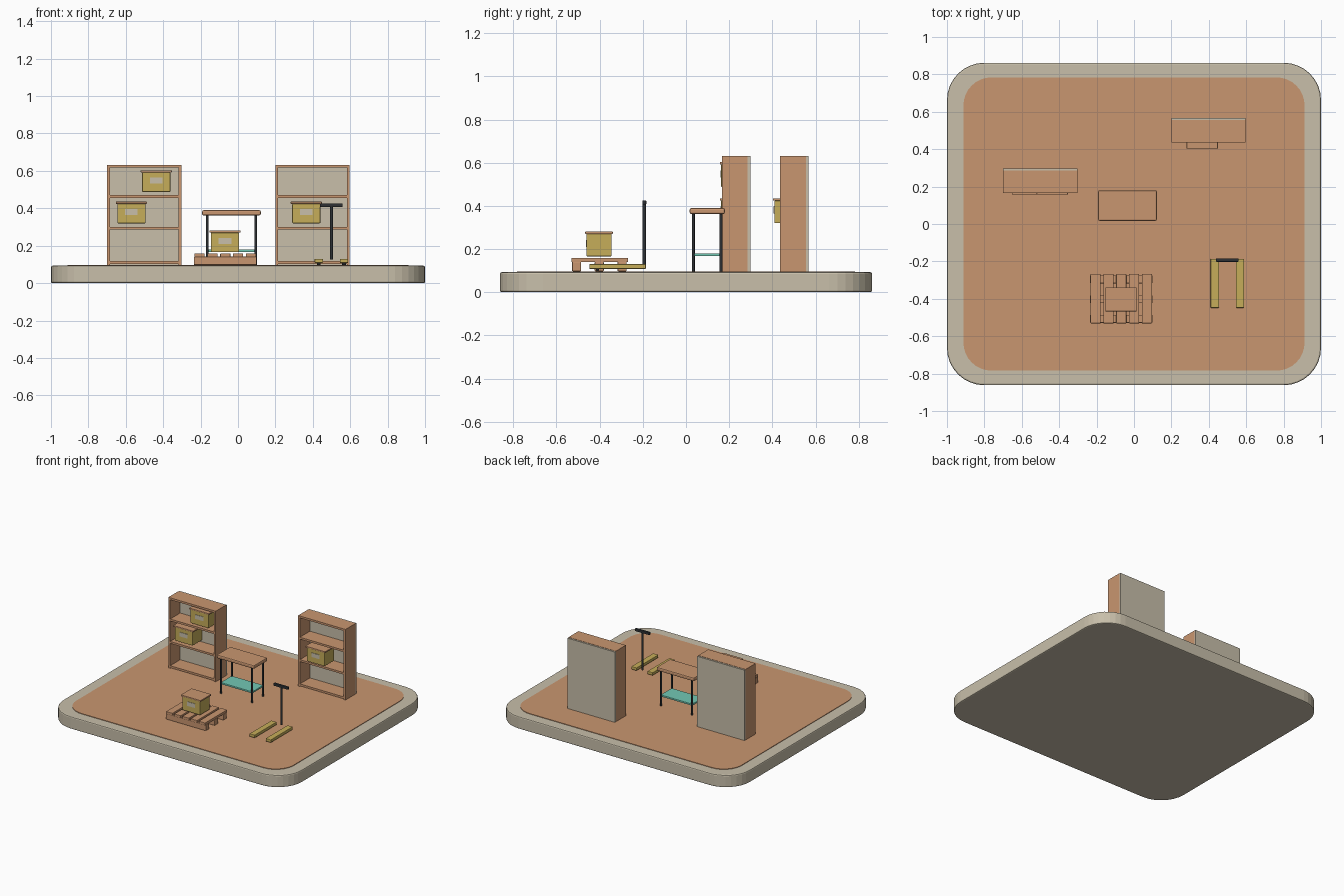
import bpy, bmesh, math
from mathutils import Vector

if "Cube" in bpy.data.objects:
    bpy.data.objects.remove(bpy.data.objects["Cube"])


def mat(name, r, g, b):
    m = bpy.data.materials.new(name)
    m.diffuse_color = (r, g, b, 1)
    m.use_nodes = True
    m.node_tree.nodes["Principled BSDF"].inputs["Base Color"].default_value = m.diffuse_color
    return m


WOOD = mat("warm_wood", 0.584, 0.305, 0.162)
BEIGE = mat("beige", 0.578, 0.521, 0.402)
YELLOW = mat("mustard_yellow", 0.565, 0.423, 0.102)
TEAL = mat("teal", 0.171, 0.578, 0.456)
BLACK = mat("dark_metal", 0.026, 0.03, 0.034)
FLOOR = 0.097


def finish(name, bm, material, bevel=0, segments=2):
    me = bpy.data.meshes.new(name)
    bm.to_mesh(me)
    bm.free()
    me.materials.append(material)
    ob = bpy.data.objects.new(name, me)
    bpy.context.collection.objects.link(ob)
    if bevel:
        mod = ob.modifiers.new("Bevel", 'BEVEL')
        mod.width = bevel
        mod.segments = segments
        mod.limit_method = 'ANGLE'
        mod.angle_limit = math.radians(40)
    return ob


def box(name, x, y, z, material, bevel=0.0):
    """Block from (min, max) ranges."""
    bm = bmesh.new()
    bmesh.ops.create_cube(bm, size=1)
    for v in bm.verts:
        for i, (a, b) in enumerate((x, y, z)):
            v.co[i] = (a + b) / 2 + v.co[i] * (b - a)
    return finish(name, bm, material, bevel)


def rod(name, a, b, r, material, n=12):
    a, b = Vector(a), Vector(b)
    bm = bmesh.new()
    bmesh.ops.create_cone(bm, cap_ends=True, segments=n, radius1=r, radius2=r,
                          depth=(b - a).length)
    rot = (b - a).to_track_quat('Z', 'Y')
    for v in bm.verts:
        v.co = rot @ v.co + (a + b) / 2
    for f in bm.faces:
        f.smooth = len(f.verts) == 4
    return finish(name, bm, material)


def rounded_slab(name, hx, hy, r, z0, z1, material, bevel=0.0, n=8):
    pts = []
    for k, (sx, sy) in enumerate(((1, 1), (-1, 1), (-1, -1), (1, -1))):
        for i in range(n + 1):
            t = math.pi / 2 * (k + i / n)
            pts.append((sx * (hx - r) + r * math.cos(t),
                        sy * (hy - r) + r * math.sin(t), z0))
    bm = bmesh.new()
    face = bm.faces.new([bm.verts.new(p) for p in pts])
    new = bmesh.ops.extrude_face_region(bm, geom=[face])["geom"]
    for v in new:
        if isinstance(v, bmesh.types.BMVert):
            v.co.z = z1
    bmesh.ops.recalc_face_normals(bm, faces=bm.faces[:])
    return finish(name, bm, material, bevel)


def bookcase(name, x0, x1, y0, y1):
    top, t = 0.632, 0.015
    for side, a in (("left", x0), ("right", x1 - t)):
        box(f"{name}_{side}_side", (a, a + t), (y0, y1 - 0.012), (FLOOR, top), WOOD)
    for i, z in enumerate((0.102, 0.286, 0.456, top - t)):
        box(f"{name}_board_{i + 1}", (x0 + t, x1 - t), (y0, y1 - 0.012), (z, z + t), WOOD)
    box(f"{name}_back_panel", (x0, x1), (y1 - 0.012, y1), (FLOOR, top - 0.002), BEIGE)


def crate(name, cx, y0, z0):
    """Storage box with an overhanging lid and a front label."""
    w, d, h = 0.075, 0.116, 0.104
    box(f"{name}_body", (cx - w, cx + w), (y0, y0 + d), (z0, z0 + h), YELLOW, 0.003)
    box(f"{name}_lid", (cx - w - 0.008, cx + w + 0.008), (y0 - 0.006, y0 + d + 0.006),
        (z0 + h, z0 + h + 0.011), WOOD, 0.002)
    box(f"{name}_label", (cx - 0.034, cx + 0.034), (y0 - 0.003, y0 + 0.002),
        (z0 + 0.044, z0 + 0.076), BEIGE)


# Ground slab and floor inlay
rounded_slab("base_slab", 1.0, 0.862, 0.2, 0, 0.093, BEIGE, 0.008)
rounded_slab("floor_inlay", 0.912, 0.784, 0.15, 0.08, FLOOR, WOOD)

# Shelving units with boxes
bookcase("left_shelf", -0.70, -0.303, 0.166, 0.298)
bookcase("right_shelf", 0.20, 0.597, 0.435, 0.567)
crate("upper_box", -0.437, 0.163, 0.488)
crate("middle_box", -0.570, 0.163, 0.320)
crate("right_box", 0.365, 0.409, 0.320)

# Pallet with slats on three bearers, and its box
for i in range(5):
    x = -0.232 + i * 0.0685
    box(f"pallet_slat_{i + 1}", (x, x + 0.054), (-0.531, -0.268), (0.139, 0.158), WOOD, 0.002)
for i, y in enumerate((-0.507, -0.402, -0.296)):
    box(f"pallet_bearer_{i + 1}", (-0.236, 0.1), (y - 0.021, y + 0.021), (FLOOR, 0.141), WOOD, 0.004)
crate("pallet_box", -0.07, -0.461, 0.166)

# Work table
box("table_top", (-0.192, 0.122), (0.017, 0.180), (0.362, 0.390), WOOD, 0.008)
box("table_lower_shelf", (-0.168, 0.098), (0.032, 0.164), (0.167, 0.180), TEAL, 0.002)
for x in (-0.165, 0.095):
    for y in (0.034, 0.162):
        rod("table_leg", (x, y, FLOOR), (x, y, 0.366), 0.007, BLACK)

# Pallet jack: two forks, rollers, upright pole and grip
for x in (0.432, 0.567):
    box("jack_fork", (x - 0.022, x + 0.022), (-0.448, -0.186), (0.108, 0.130), YELLOW, 0.003)
    rod("jack_roller", (x - 0.01, -0.41, 0.105), (x + 0.01, -0.41, 0.105), 0.008, BLACK)
rod("jack_pole", (0.5, -0.193, 0.125), (0.5, -0.193, 0.418), 0.008, BLACK)
box("jack_grip", (0.438, 0.56), (-0.202, -0.184), (0.406, 0.426), BLACK, 0.004)
